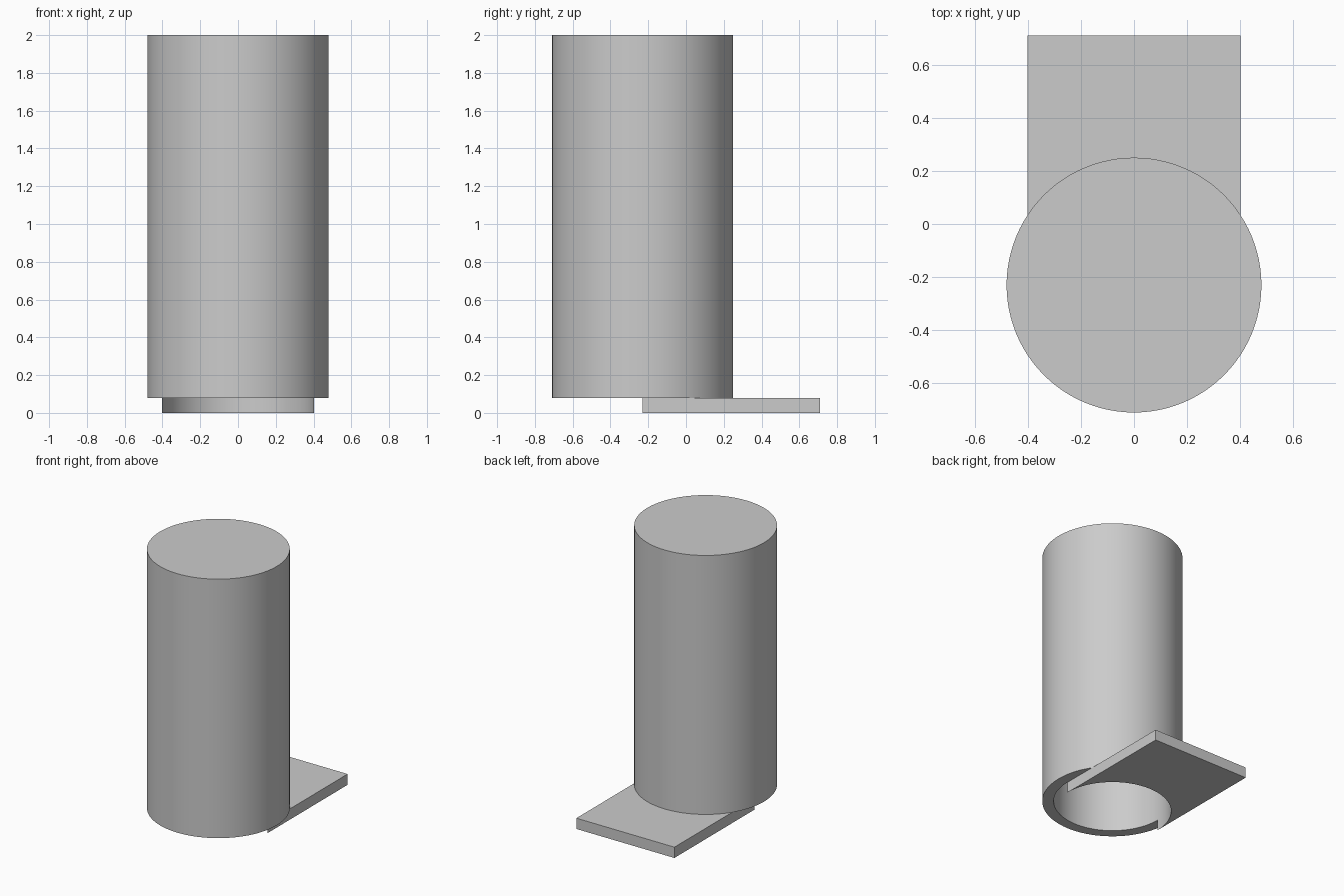
import bpy
import bmesh
from math import cos, sin, pi, radians
from mathutils import Vector

if "Cube" in bpy.data.objects:
    bpy.data.objects.remove(bpy.data.objects["Cube"], do_unlink=True)

CENTRE_Y = -0.23
OUTER, BORE = 0.48, 0.402
PLATE_TOP, TOP, BORE_TOP = 0.08, 2.0, 1.92
BACK = 0.71
SEGMENTS = 96

grey = bpy.data.materials.new("plain grey")
grey.use_nodes = True
colour = (0.6, 0.6, 0.6, 1)
grey.diffuse_color = colour
grey.node_tree.nodes["Principled BSDF"].inputs["Base Color"].default_value = colour


def finish(bm, name):
    """Turn a bmesh into a smooth-shaded object with sharp edges kept."""
    bmesh.ops.recalc_face_normals(bm, faces=bm.faces)
    mesh = bpy.data.meshes.new(name)
    bm.to_mesh(mesh)
    bm.free()
    mesh.materials.append(grey)
    obj = bpy.data.objects.new(name, mesh)
    bpy.context.collection.objects.link(obj)
    bpy.ops.object.select_all(action="DESELECT")
    obj.select_set(True)
    bpy.context.view_layer.objects.active = obj
    bpy.ops.object.shade_smooth_by_angle(angle=radians(30))
    return obj


# Hollow cylinder, closed at the top and open underneath
bm = bmesh.new()
rings = []
for radius, z in ((BORE, BORE_TOP), (BORE, PLATE_TOP), (OUTER, PLATE_TOP), (OUTER, TOP)):
    angles = [2 * pi * i / SEGMENTS for i in range(SEGMENTS)]
    rings.append([bm.verts.new((radius * cos(a), CENTRE_Y + radius * sin(a), z)) for a in angles])
for low, high in zip(rings, rings[1:]):
    for i in range(SEGMENTS):
        j = (i + 1) % SEGMENTS
        bm.faces.new((low[i], low[j], high[j], high[i]))
bm.faces.new(rings[0])
bm.faces.new(rings[-1])
finish(bm, "hollow_cylinder")

# Base plate with a half-round front cut that follows the bore
bm = bmesh.new()
half = SEGMENTS // 2
outline = [(BORE * cos(pi * i / half), CENTRE_Y + BORE * sin(pi * i / half)) for i in range(half + 1)]
outline += [(-BORE, BACK), (BORE, BACK)]
face = bm.faces.new([bm.verts.new((x, y, 0)) for x, y in outline])
result = bmesh.ops.extrude_face_region(bm, geom=[face], use_keep_orig=True)
top_verts = [v for v in result["geom"] if isinstance(v, bmesh.types.BMVert)]
bmesh.ops.translate(bm, verts=top_verts, vec=Vector((0, 0, PLATE_TOP)))
finish(bm, "base_plate")
